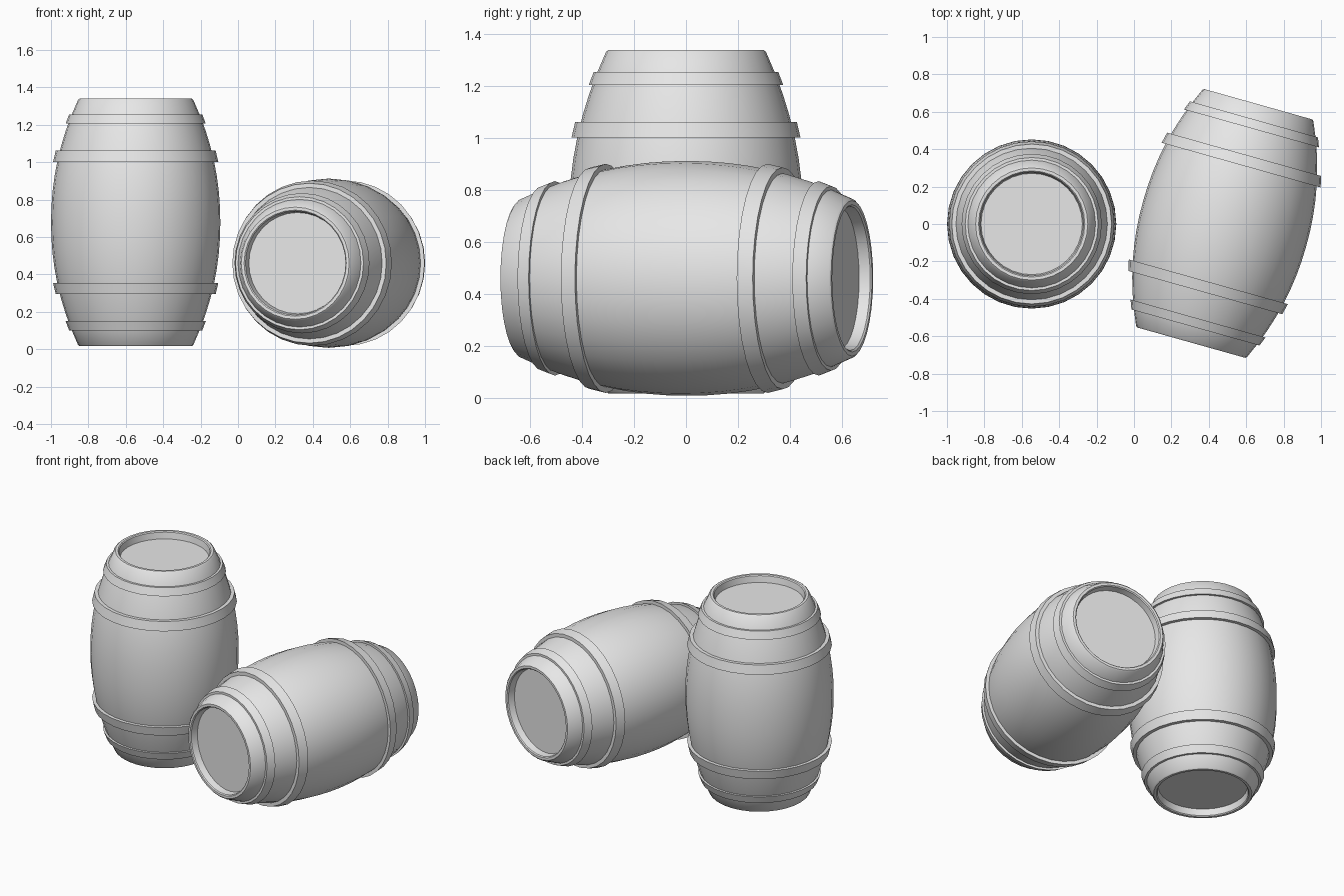
import bpy, bmesh, math
from mathutils import Matrix

cube = bpy.data.objects.get("Cube")
if cube:
    bpy.data.objects.remove(cube, do_unlink=True)

SIDES = 32
HALF = 0.662      # half the barrel height
BELLY = 0.4525    # widest radius
END = 0.305       # radius at the ends

grey = bpy.data.materials.new("plain grey")
grey.use_nodes = True
grey.diffuse_color = (0.8, 0.8, 0.8, 1)
grey.node_tree.nodes["Principled BSDF"].inputs["Base Color"].default_value = (0.8, 0.8, 0.8, 1)


def stave_radius(h):
    """Radius of the bulging wall at height h from the middle."""
    return BELLY - (BELLY - END) * (abs(h) / HALF) ** 2.1


def lathe(name, profile, matrix, closed=False):
    """Turn a (radius, height) profile round the z axis."""
    bm = bmesh.new()
    rings = []
    for r, h in profile:
        if r == 0:
            rings.append([bm.verts.new((0, 0, h))] * SIDES)
        else:
            angles = [2 * math.pi * i / SIDES for i in range(SIDES)]
            rings.append([bm.verts.new((r * math.cos(a), r * math.sin(a), h)) for a in angles])
    pairs = list(zip(rings, rings[1:]))
    if closed:
        pairs.append((rings[-1], rings[0]))
    for low, high in pairs:
        for i in range(SIDES):
            j = (i + 1) % SIDES
            corners = dict.fromkeys((low[i], low[j], high[j], high[i]))
            bm.faces.new(list(corners))
    bmesh.ops.recalc_face_normals(bm, faces=bm.faces)
    mesh = bpy.data.meshes.new(name)
    bm.to_mesh(mesh)
    bm.free()
    mesh.materials.append(grey)
    obj = bpy.data.objects.new(name, mesh)
    bpy.context.collection.objects.link(obj)
    obj.matrix_world = matrix
    bpy.ops.object.select_all(action="DESELECT")
    obj.select_set(True)
    bpy.context.view_layer.objects.active = obj
    bpy.ops.object.shade_smooth_by_angle(angle=math.radians(30))
    return obj


def barrel(label, matrix):
    # Body: sunken lid, rim and bulging wall, mirrored to the other end
    lid = [(0, HALF - 0.048), (0.271, HALF - 0.048), (0.278, HALF - 0.006),
           (0.284, HALF), (END - 0.005, HALF)]
    steps = 16
    heights = [(HALF - 0.007) * (1 - 2 * i / steps) for i in range(steps + 1)]
    wall = [(stave_radius(h), h) for h in heights]
    lathe(label + "_body", lid + wall + [(r, -h) for r, h in reversed(lid)], matrix)

    # Hoops: two near each end
    for kind, low, high, proud in (("inner", 0.324, 0.384, 0.022), ("outer", 0.528, 0.578, 0.014)):
        for side, sign in (("top", 1), ("bottom", -1)):
            profile = [(stave_radius(low) - 0.02, low), (stave_radius(low) + proud, low),
                       (stave_radius(high) + proud, high), (stave_radius(high) - 0.02, high)]
            lathe(f"{label}_{side}_{kind}_hoop", [(r, sign * h) for r, h in profile],
                  matrix, closed=True)


barrel("standing_barrel", Matrix.Translation((-0.547, 0, 0.678)))
barrel("lying_barrel", Matrix.Translation((0.485, 0.003, 0.46))
       @ Matrix.Rotation(math.radians(-15.7), 4, "Z")
       @ Matrix.Rotation(math.radians(-90), 4, "X"))
